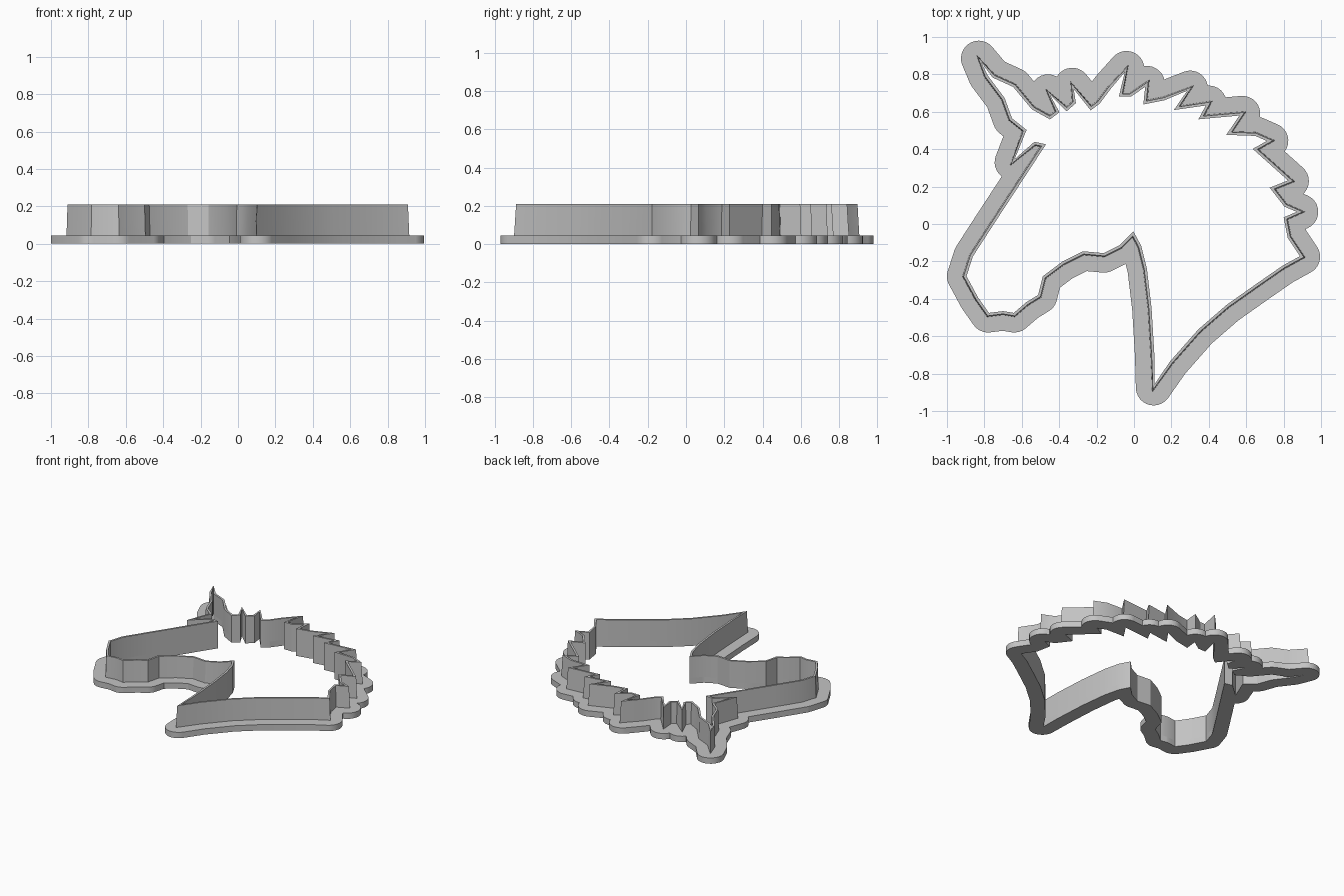
import bpy
import math
from mathutils import Vector
from mathutils.geometry import delaunay_2d_cdt

cube = bpy.data.objects.get("Cube")
if cube:
    bpy.data.objects.remove(cube, do_unlink=True)

FLANGE_TOP, WALL_TOP = 0.045, 0.21
FLANGE_REACH = 0.095

# Horse head outline, clockwise from the ear tip
ear_back = [(-.83, .885), (-.75, .79), (-.64, .74), (-.54, .62), (-.45, .57)]
mane = [(-.41, .6), (-.46, .705), (-.36, .615), (-.32, .65), (-.33, .74),
        (-.23, .62), (-.19, .65), (-.13, .73), (-.04, .83), (-.07, .69),
        (-.02, .69), (.07, .75), (.06, .65), (.16, .67), (.3, .725),
        (.23, .62), (.4, .645), (.36, .57), (.58, .59), (.51, .485),
        (.65, .48), (.73, .445), (.65, .4), (.84, .23), (.74, .19),
        (.81, .1), (.89, .065), (.81, .03), (.83, -.07), (.9, -.175)]
neck = [(.8, -.23), (.67, -.32), (.5, -.44), (.35, -.57), (.2, -.74),
        (.105, -.875), (.1, -.7), (.085, -.45), (.06, -.24), (.03, -.12)]
face = [(-.005, -.055), (-.07, -.12), (-.16, -.165), (-.27, -.155),
        (-.38, -.21), (-.48, -.285), (-.505, -.385), (-.57, -.425),
        (-.64, -.485), (-.7, -.475), (-.78, -.485), (-.84, -.4),
        (-.905, -.28), (-.87, -.17), (-.76, 0), (-.485, .42)]
ear_front = [(-.53, .43), (-.65, .33), (-.585, .5), (-.66, .56),
             (-.7, .67), (-.79, .79)]
outline = [Vector(p) for p in ear_back + mane + neck + face + ear_front][::-1]
count = len(outline)

grey = bpy.data.materials.new("grey plastic")
grey.use_nodes = True
colour = (0.55, 0.55, 0.55, 1)
grey.diffuse_color = colour
grey.node_tree.nodes["Principled BSDF"].inputs["Base Color"].default_value = colour


def add_object(name, verts, faces):
    mesh = bpy.data.meshes.new(name)
    mesh.from_pydata(verts, [], faces)
    mesh.materials.append(grey)
    obj = bpy.data.objects.new(name, mesh)
    bpy.context.collection.objects.link(obj)
    bpy.ops.object.select_all(action='DESELECT')
    obj.select_set(True)
    bpy.context.view_layer.objects.active = obj
    bpy.ops.object.shade_smooth_by_angle(angle=math.radians(30))
    return obj


def edge_normal(a, b):
    d = (b - a).normalized()
    return Vector((d.y, -d.x))


def offset(distance):
    """Outline moved sideways, with limited mitres at sharp corners."""
    result = []
    for i, p in enumerate(outline):
        n1 = edge_normal(outline[i - 1], p)
        n2 = edge_normal(p, outline[(i + 1) % count])
        mitre = (n1 + n2).normalized()
        result.append(p + mitre * distance / max(mitre.dot(n1), 0.45))
    return result


def capsule(a, b, radius, steps=14):
    """Counter-clockwise rounded strip around one outline edge."""
    n = edge_normal(a, b)
    start = math.atan2(n.y, n.x)
    points = []
    for centre, turn in ((b, 0), (a, math.pi)):
        for k in range(steps + 1):
            t = start + turn + math.pi * k / steps
            points.append(centre + radius * Vector((math.cos(t), math.sin(t))))
    return points


# Cutting wall: closed ring, tapering on its outer side
inner = offset(-0.009)
loops = [(inner, FLANGE_TOP), (offset(0.011), FLANGE_TOP),
         (offset(0.006), WALL_TOP), (inner, WALL_TOP)]
wall_verts = [(p.x, p.y, z) for loop, z in loops for p in loop]
wall_faces = []
for ring in range(4):
    a, b = ring * count, (ring + 1) % 4 * count
    for i in range(count):
        j = (i + 1) % count
        wall_faces.append((a + i, a + j, b + j, b + i))
add_object("cutting_wall", wall_verts, wall_faces)

# Flange: merged rounded strips with the inside of the wall left open
shapes = [inner] + [capsule(outline[i - 1], outline[i], FLANGE_REACH)
                    for i in range(count)]
points, polygons = [], []
for shape in shapes:
    polygons.append(list(range(len(points), len(points) + len(shape))))
    points += shape
flat, _, tris, _, _, owners = delaunay_2d_cdt(points, [], polygons, 0, 1e-5, True)
sheet = [tuple(t) for t, own in zip(tris, owners) if own and 0 not in own]

n = len(flat)
directed = {(t[k - 1], t[k]) for t in sheet for k in range(len(t))}
rim = [(a, b) for a, b in directed if (b, a) not in directed]
flange_verts = [(p.x, p.y, z) for z in (0, FLANGE_TOP) for p in flat]
flange_faces = [t[::-1] for t in sheet]
flange_faces += [tuple(v + n for v in t) for t in sheet]
flange_faces += [(a, b, b + n, a + n) for a, b in rim]

# Drop points left unused inside the opening
used = sorted({v for f in flange_faces for v in f})
index = {v: i for i, v in enumerate(used)}
add_object("base_flange", [flange_verts[v] for v in used],
           [tuple(index[v] for v in f) for f in flange_faces])
